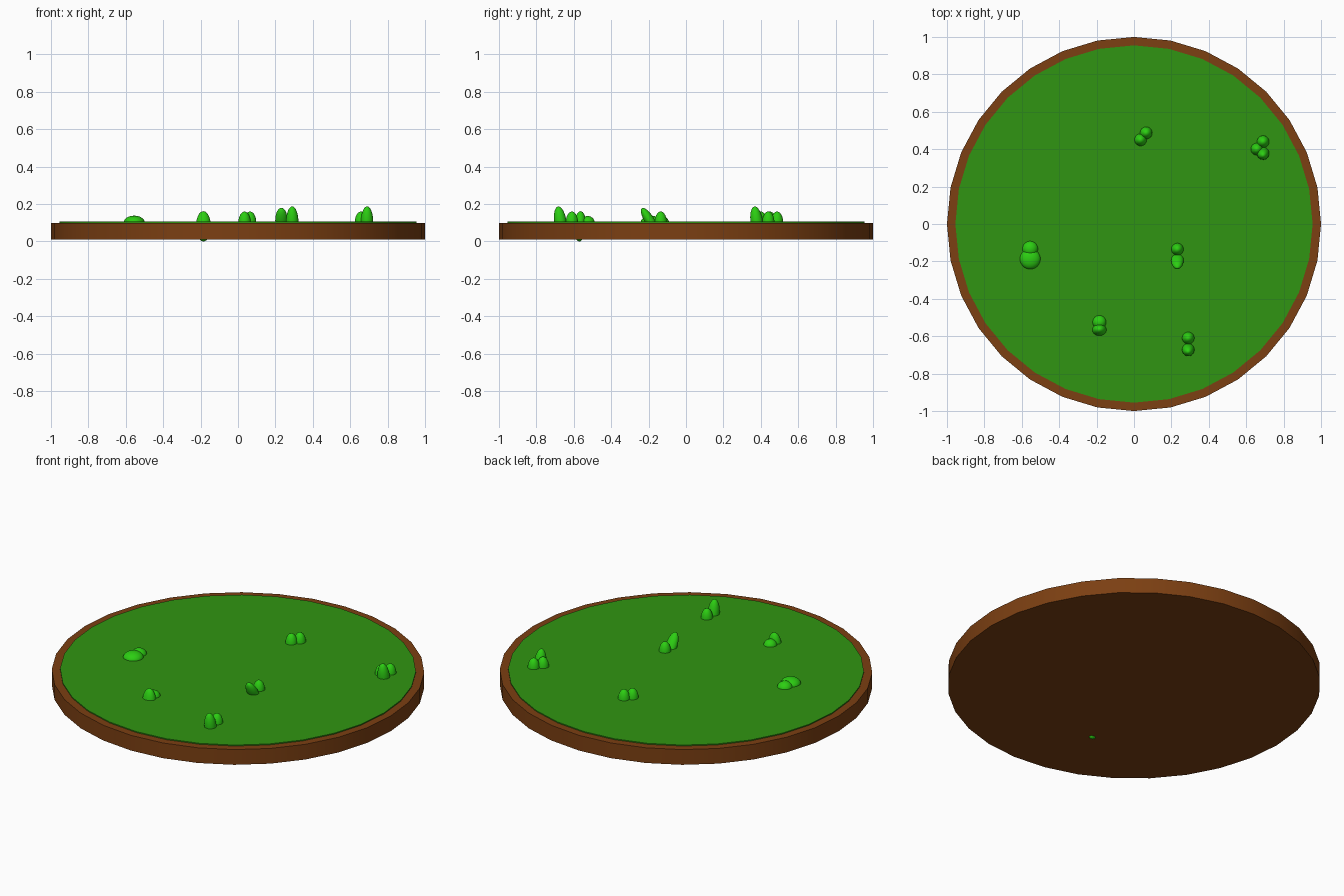
import bpy
from math import radians

if "Cube" in bpy.data.objects:
    bpy.data.objects.remove(bpy.data.objects["Cube"])


def material(name, color):
    m = bpy.data.materials.new(name)
    m.diffuse_color = (*color, 1)
    m.use_nodes = True
    m.node_tree.nodes["Principled BSDF"].inputs["Base Color"].default_value = m.diffuse_color
    return m


BROWN = material("soil", (0.20, 0.05, 0.006))
GRASS = material("grass", (0.03, 0.30, 0.006))
LEAF = material("leaf", (0.025, 0.62, 0.006))


def disc(name, radius, z0, z1, mat):
    bpy.ops.mesh.primitive_cylinder_add(vertices=32, radius=radius, depth=z1 - z0,
                                        location=(0, 0, (z0 + z1) / 2))
    ob = bpy.context.object
    ob.name = name
    ob.data.materials.append(mat)
    bpy.ops.object.shade_smooth_by_angle(angle=radians(30))


def tuft(name, loc, size, tilt=0):
    # Stretched ball, tilted about x (positive leans the tip towards the front)
    bpy.ops.mesh.primitive_uv_sphere_add(segments=32, ring_count=16, radius=1,
                                         location=loc, rotation=(radians(tilt), 0, 0))
    ob = bpy.context.object
    ob.name = name
    ob.scale = size
    ob.data.materials.append(LEAF)
    bpy.ops.object.shade_smooth()


# Round soil slab in two layers, with a thin lawn on top
disc("soil_lower", 1.0, 0.01, 0.053, BROWN)
disc("soil_upper", 1.0, 0.053, 0.10, BROWN)
disc("lawn", 0.955, 0.06, 0.106, GRASS)

# Grass tufts: centre, half sizes, tilt
S = 0.033
clusters = {
    "back": [((0.065, 0.487, 0.10), (S, S, 0.06), 0),
             ((0.035, 0.45, 0.10), (S, S, 0.06), 0)],
    "right": [((0.69, 0.44, 0.10), (S, S, 0.06), 0),
              ((0.657, 0.40, 0.10), (S, S, 0.06), 0),
              ((0.69, 0.378, 0.105), (S, S, 0.083), 8)],
    "middle": [((0.232, -0.135, 0.10), (S, S, 0.06), 0),
               ((0.232, -0.195, 0.113), (S, 0.026, 0.077), 32)],
    "front_right": [((0.29, -0.61, 0.10), (S, S, 0.06), 0),
                    ((0.29, -0.672, 0.105), (S, S, 0.083), 8)],
    "front_left": [((-0.185, -0.525, 0.10), (0.037, 0.037, 0.036), 0),
                   ((-0.185, -0.567, 0.081), (0.04, 0.033, 0.081), -3)],
    "left": [((-0.555, -0.133, 0.10), (0.042, 0.042, 0.036), 0),
             ((-0.555, -0.187, 0.104), (0.055, 0.055, 0.034), 0)],
}
for place, balls in clusters.items():
    for i, (loc, size, tilt) in enumerate(balls, 1):
        tuft(f"tuft_{place}_{i}", loc, size, tilt)
